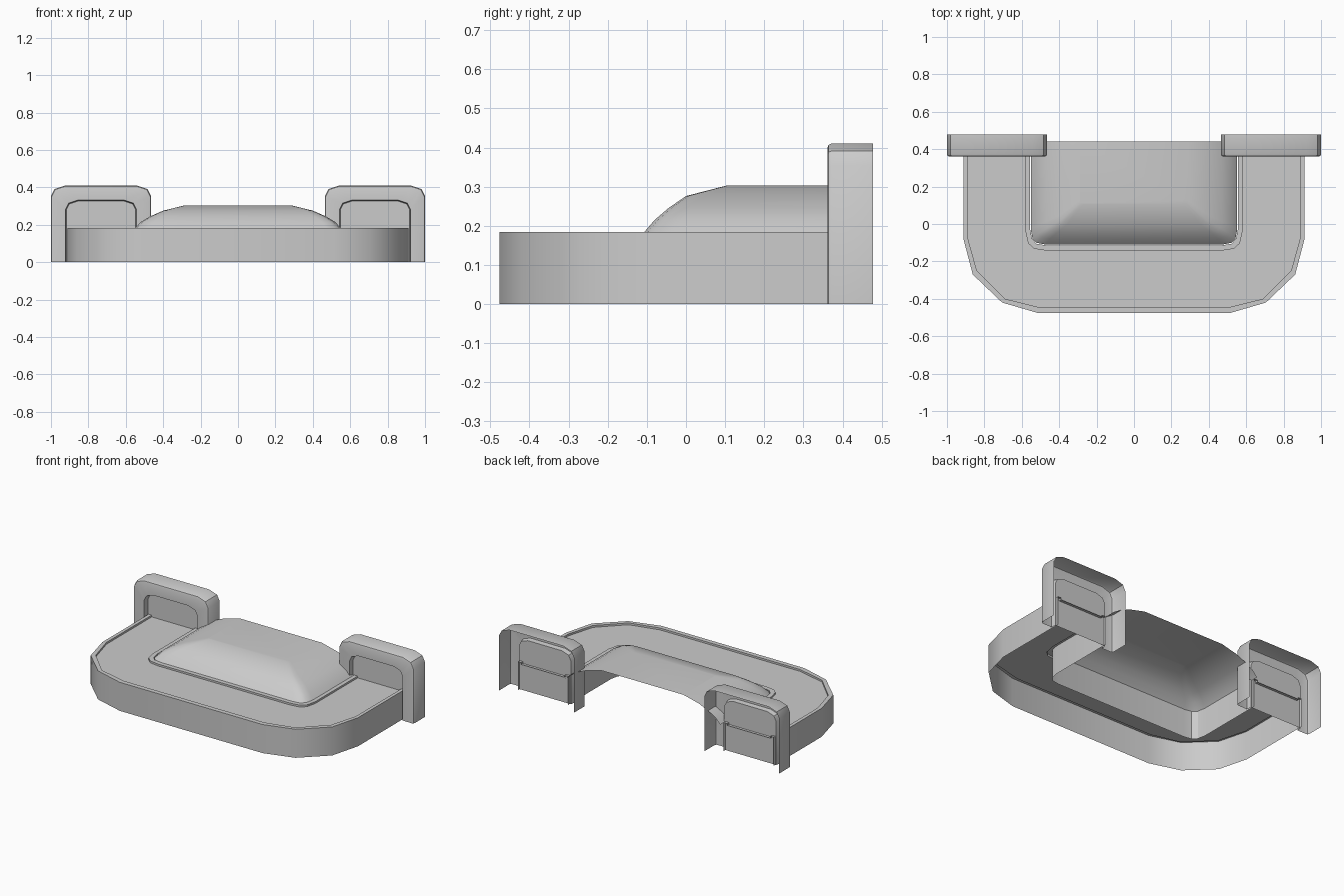
import bpy, bmesh, math

if "Cube" in bpy.data.objects:
    bpy.data.objects.remove(bpy.data.objects["Cube"])


def loft(name, rings, cap=False):
    """Skin open rings of equal length into a thin shell; cap fills the last ring."""
    bm = bmesh.new()
    vs = [[bm.verts.new(p) for p in ring] for ring in rings]
    for a, b in zip(vs, vs[1:]):
        for i in range(len(a) - 1):
            bm.faces.new((a[i], a[i + 1], b[i + 1], b[i]))
    if cap:
        bm.faces.new(vs[-1])
    bmesh.ops.recalc_face_normals(bm, faces=bm.faces)
    me = bpy.data.meshes.new(name)
    bm.to_mesh(me)
    bm.free()
    ob = bpy.data.objects.new(name, me)
    bpy.context.collection.objects.link(ob)
    bpy.ops.object.select_all(action='DESELECT')
    ob.select_set(True)
    bpy.context.view_layer.objects.active = ob
    bpy.ops.object.shade_smooth_by_angle(angle=math.radians(32))
    return ob


def u_path(half, z):
    """Mirror a right-hand half outline into a full U at height z."""
    return [(x, y, z) for x, y in half] + [(-x, y, z) for x, y in reversed(half)]


def arch(x0, x1, top, r, y):
    """Flat-topped arch with faceted shoulders, standing on z = 0."""
    q = r * 0.25
    return [(x0, y, 0), (x0, y, top - r * 0.75), (x0 + q, y, top - q), (x0 + r, y, top),
            (x1 - r, y, top), (x1 - q, y, top - q), (x1, y, top - r * 0.75), (x1, y, 0)]


# U-shaped body: walls, raised rims and a slightly sunken top
END = 0.41
outer = [(.912, END), (.912, -.08), (.862, -.27), (.705, -.42), (.51, -.477)]
outer_rim = [(.89, END), (.89, -.07), (.84, -.25), (.69, -.40), (.50, -.447)]
inner_rim = [(.58, END), (.58, -.04), (.566, -.103), (.535, -.132), (.47, -.142)]
inner = [(.555, END), (.555, -.03), (.545, -.08), (.52, -.106), (.47, -.114)]
TOP, SUNK = .184, .172
loft("u_body", [u_path(outer, 0), u_path(outer, TOP), u_path(outer_rim, TOP),
                u_path(outer_rim, SUNK), u_path(inner_rim, SUNK),
                u_path(inner_rim, TOP), u_path(inner, TOP), u_path(inner, 0)])


# Domed cover, open at the back
def dome_ring(x, y, r, z):
    half = [(x, .44), (x, y + r), (x - .12 * r, y + .4 * r), (x - .4 * r, y + .12 * r), (x - r, y)]
    return u_path(half, z)


loft("domed_cover", [dome_ring(.552, -.11, .08, .18), dome_ring(.52, -.08, .07, .215),
                     dome_ring(.47, -.045, .06, .245), dome_ring(.40, 0, .045, .276),
                     dome_ring(.29, .105, .02, .303)], cap=True)

# End pads: hollow arched shells with a recessed front panel
for side, s in (("right", 1), ("left", -1)):
    rings = [arch(.465, 1, .41, .075, .478), arch(.465, 1, .41, .075, .372),
             arch(.469, .996, .406, .073, .364), arch(.478, .987, .397, .07, .361),
             arch(.543, .922, .332, .065, .361), arch(.547, .918, .328, .065, .392)]
    loft(side + "_end_pad", [[(s * x, y, z) for x, y, z in r] for r in rings], cap=True)
